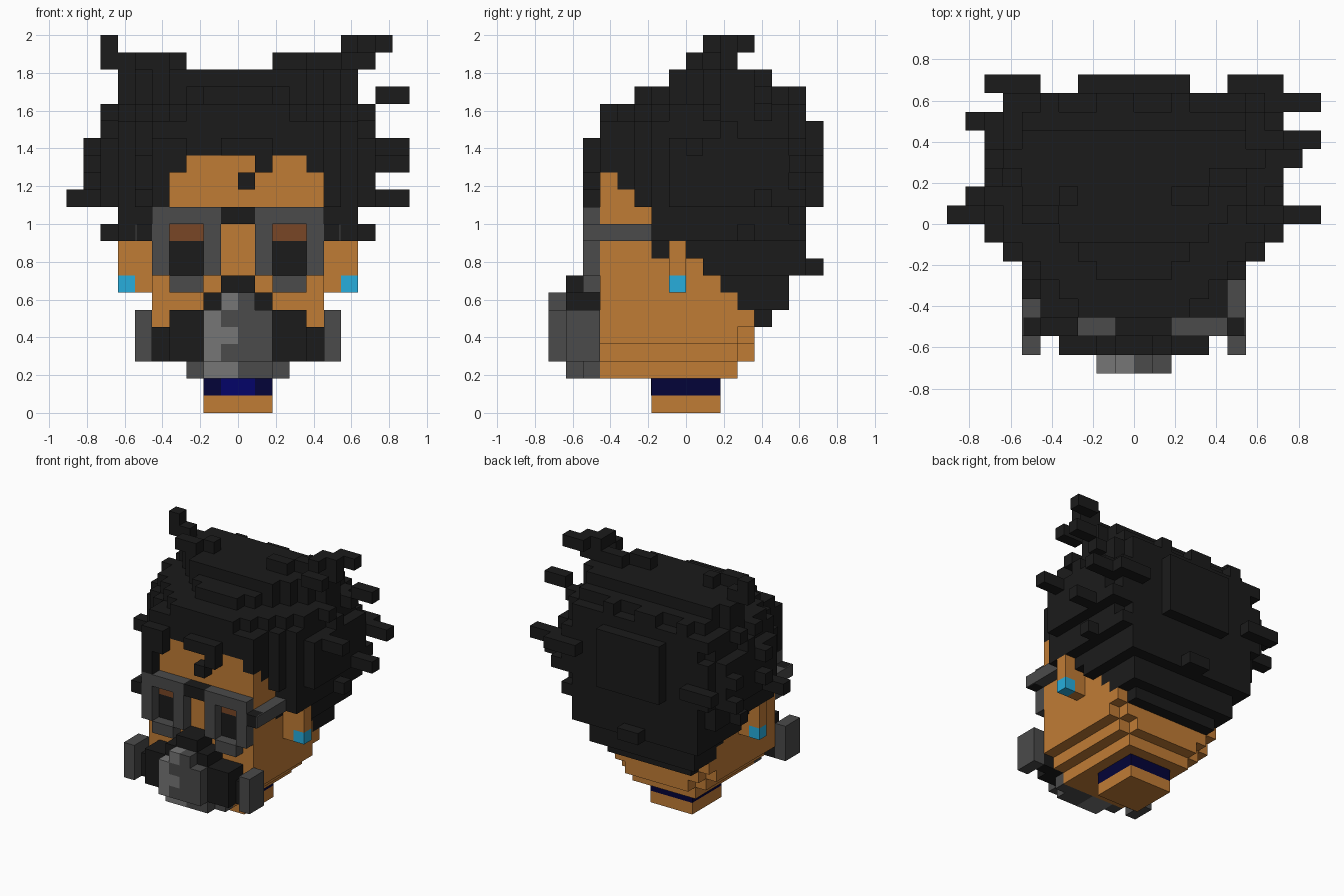
import bpy, bmesh, random
from mathutils import Vector

if "Cube" in bpy.data.objects:
    bpy.data.objects.remove(bpy.data.objects["Cube"])

U = 1 / 11  # size of one block
random.seed(4)


def material(name, r, g, b):
    m = bpy.data.materials.new(name)
    m.use_nodes = True
    m.diffuse_color = (r, g, b, 1)
    m.node_tree.nodes["Principled BSDF"].inputs["Base Color"].default_value = (r, g, b, 1)
    return m


BLACK = material("black", 0.011, 0.011, 0.011)
SKIN = material("skin", 0.53, 0.2, 0.036)
GREY = material("dark grey", 0.069, 0.069, 0.069)
LIGHT = material("light grey", 0.18, 0.18, 0.18)
BROWN = material("eyelid brown", 0.19, 0.061, 0.019)
CYAN = material("earring blue", 0.02, 0.42, 0.72)
NAVY = material("navy", 0.001, 0.001, 0.04)
BLUE = material("collar blue", 0.001, 0.001, 0.14)


def finish(name, bm, mat):
    mesh = bpy.data.meshes.new(name)
    bm.to_mesh(mesh)
    bm.free()
    mesh.materials.append(mat)
    obj = bpy.data.objects.new(name, mesh)
    bpy.context.collection.objects.link(obj)


def box(name, mat, x0, x1, y0, y1, z0, z1):
    """Box given by its limits in blocks."""
    bm = bmesh.new()
    bmesh.ops.create_cube(bm, size=1)
    for v in bm.verts:
        v.co = Vector((x1 if v.co.x > 0 else x0,
                       y1 if v.co.y > 0 else y0,
                       z1 if v.co.z > 0 else z0)) * U
    finish(name, bm, mat)


def pair(name, mat, x0, x1, *rest):
    """Mirrored left and right boxes."""
    box("left_" + name, mat, x0, x1, *rest)
    box("right_" + name, mat, -x1, -x0, *rest)


def block(x0, x1, y0, y1, z0, z1):
    """All block cells inside the limits."""
    return {(x, y, z) for x in range(x0, x1) for y in range(y0, y1) for z in range(z0, z1)}


def rod(x0, x1, y, z):
    """A row of cells along x."""
    return block(x0, x1, y, y + 1, z, z + 1)


def blocks(name, mat, cells, hidden=frozenset()):
    """One mesh with the exposed faces of a set of cells."""
    bm = bmesh.new()
    for cell in sorted(cells):
        c = Vector(cell) + Vector((0.5, 0.5, 0.5))
        for axis in range(3):
            for sign in (-1, 1):
                n = Vector((0, 0, 0))
                n[axis] = sign
                near = tuple(int(a + b) for a, b in zip(cell, n))
                if near in cells or near in hidden:
                    continue
                u = n.yzx * 0.5
                v = n.cross(u)
                bm.faces.new([bm.verts.new((c + n * 0.5 + p) * U)
                              for p in (-u - v, u - v, u + v, v - u)])
    bmesh.ops.remove_doubles(bm, verts=bm.verts, dist=U * 0.01)
    finish(name, bm, mat)


# Hair mass, level by level: a hairline rising to the front, a wedge plan, a domed top
def hairline(z):
    if z < 10:
        return 9 - z
    return max(-5, min(-2, 9 - z), 2 * z - 39)


hair = set()
for z in range(5, 20):
    half = min(8, z // 2 + 2) if z < 16 else 7
    for y in range(hairline(z), min(8, 24 - z, 5 + z // 4, z)):
        w = min(half, max(5, min(8, y + 9)))
        if z > 16:
            w = min(w, y + (8 if z == 17 else 5))    # top levels taper to the front
        if y == 7:
            w = 3
        elif y == 6 or (z > 17 and y > 3):
            w = min(w, 7 if 11 < z < 16 else 6)
        hair |= rod(-w, w, y, z)
hair -= block(-3, 4, -5, 0, 14, 15)    # forehead opening
hair -= block(-4, 4, -5, 3, 5, 14)     # skull core
hair |= rod(-5, -4, -2, 9) | rod(4, 5, -2, 9)
hair |= block(-6, -5, -4, -3, 13, 15)

# Fringe locks
hair |= block(-5, -4, -6, -5, 12, 16) | block(-4, -3, -6, -5, 14, 16)
hair |= rod(-1, 2, -6, 15) | rod(1, 2, -6, 14) | rod(0, 1, -6, 13)

# Loose bumps on the sides and back
for x, y, z in random.sample(sorted(c for c in hair if c[1] >= 0 and 8 < c[2] < 19), 300):
    limit = 8 if 11 < z < 18 else 7
    for bump in ((x + 1, y, z), (x - 1, y, z), (x, y + 1, z)):
        inside = -limit <= bump[0] < limit and bump[1] < 7
        if inside and (bump[1] >= 3 or abs(x) > 4) and random.random() < 0.45:
            hair.add(bump)

# Tufts on the crown and down the right edge
for x in (*range(-8, -3), *range(2, 8)):
    hair.add((x, x // 2 % 3, 20))
for z in range(12, 16):
    hair.add((-9, 1 if z % 2 else 5, z))

# Spikes sticking out sideways and backwards
for spike in ((-8, -7, 2, 21), (6, 8, 2, 20), (6, 7, 1, 21), (6, 8, 2, 21), (7, 9, 3, 21),
              (7, 8, 4, 17), (8, 10, 4, 18), (8, 10, 0, 15), (6, 10, 6, 14),
              (8, 10, 4, 12), (-10, -8, 0, 12), (-8, 8, 3, 10), (-8, 8, 2, 16),
              (-8, 8, 1, 17), (-8, -5, 7, 13), (5, 8, 7, 14), (-1, 1, 7, 8)):
    hair |= rod(*spike)

# Head with a stepped jaw and notched back corners
head = block(-3, 3, -5, 3, 2, 3) | block(-4, 4, -5, 4, 3, 4) | block(-5, 5, -5, 4, 4, 14)
head |= block(-3, 4, -5, 0, 14, 15)
head -= hair | rod(-5, -4, 3, 4) | rod(4, 5, 3, 4) | rod(-4, -3, 3, 3) | rod(3, 4, 3, 3)
blocks("head", SKIN, head, hair)
blocks("hair", BLACK, hair, head)

# Neck and collar
box("neck", SKIN, -2, 2, -2, 2, 0, 1)
box("collar", NAVY, -2, 2, -2, 2, 1, 2)
box("collar_front", BLUE, -1, 1, -2.05, -2, 1, 2)

# Ears with earrings
pair("ear", SKIN, 5, 7, -1, 0, 8, 10)
pair("ear_lobe", SKIN, 5, 6, -1, 0, 7, 8)
pair("earring", CYAN, 6, 7, -1, 0, 7, 8)

# Eyes
pair("eyelid", BROWN, 2, 4, -5.08, -5, 10, 11)
pair("eye", BLACK, 2, 4, -5.08, -5, 8, 10)

# Glasses
rim = block(1, 5, -6, -5, 8, 12) - block(2, 4, -6, -5, 8, 11) | rod(2, 4, -6, 7)
blocks("left_glasses_rim", GREY, rim)
blocks("right_glasses_rim", GREY, {(-x - 1, y, z) for x, y, z in rim})
box("glasses_bridge", BLACK, -1, 1, -6, -5, 11, 12)
pair("glasses_hinge", BLACK, 5, 5.92, -6, -5, 10, 11)
pair("glasses_hinge_cap", GREY, 5.92, 6, -6, -5, 10, 11)
pair("glasses_arm", GREY, 5, 6, -5, -2, 10, 11)

# Mask snout, split by a wavy line into a light and a dark side
snout = block(-2, 2, -8, -5, 3, 6) | rod(-1, 1, -8, 6) | block(-2, 2, -7, -5, 2, 3)
light = {c for c in snout if c[0] < (-1 if c[2] in (3, 5) else 0)}
dark = snout - light

# Mask body around the snout
mask = block(-4, 4, -7, -5, 3, 6) | block(-5, 5, -6, -5, 3, 5)
mask |= block(-2, 2, -7, -5, 6, 7) | block(-1, 1, -7, -5, 7, 8)
mask -= snout
blocks("mask_body", BLACK, mask, snout)
blocks("mask_snout_light", LIGHT, light, mask | dark)
blocks("mask_snout_dark", GREY, dark, mask | light)
pair("mask_chin", GREY, 2, 3, -6, -5, 2, 3)
pair("mask_filter", GREY, 5, 6, -7, -5, 3, 6)
